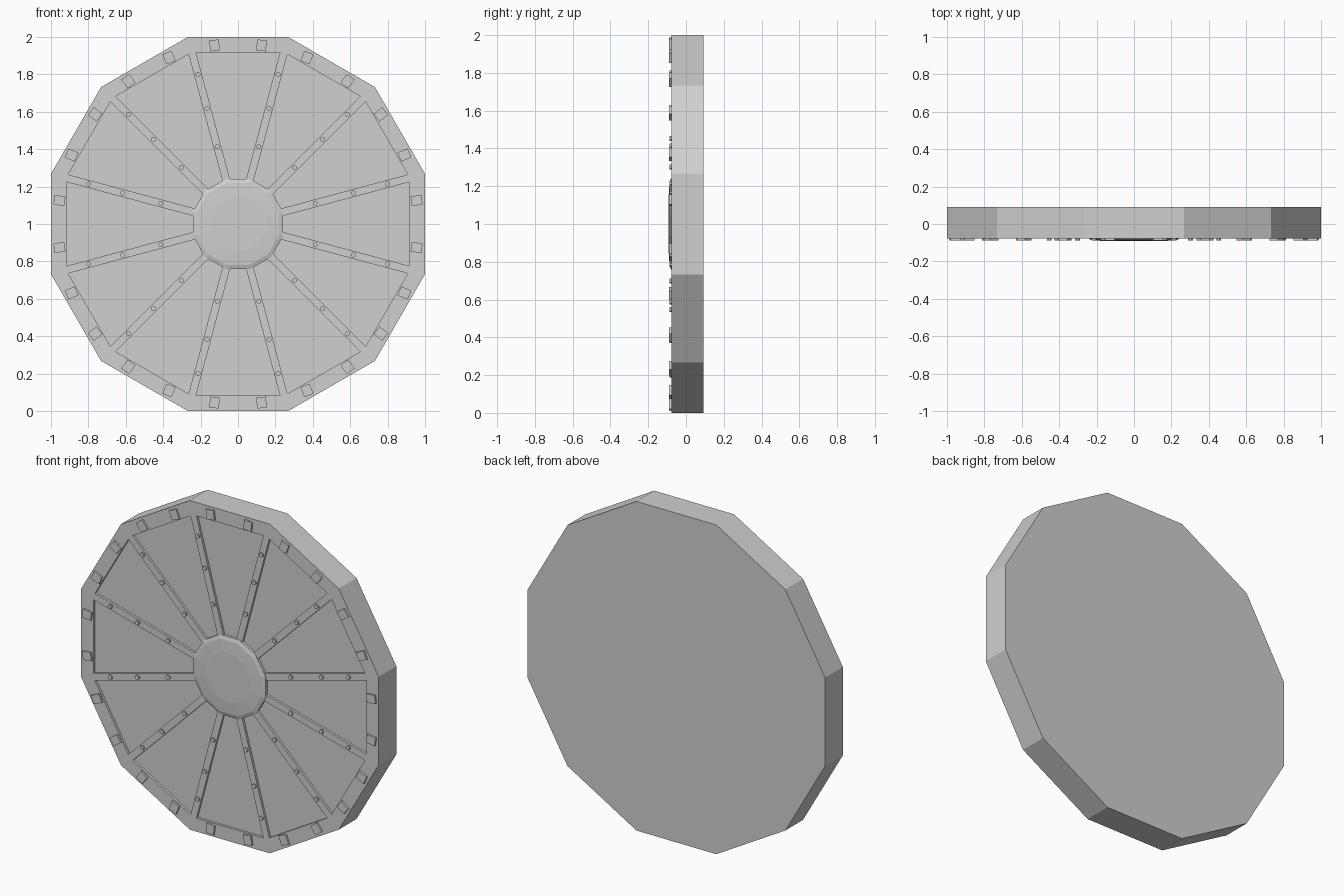
import bpy, bmesh
from math import sin, cos, tan, radians, pi

if "Cube" in bpy.data.objects:
    bpy.data.objects.remove(bpy.data.objects["Cube"])

SIDES = 12
STEP = 2 * pi / SIDES
HALF = STEP / 2
BACK, FRONT, FLOOR = 0.092, -0.078, -0.090 + 0.026
grey = bpy.data.materials.new("light grey")
grey.diffuse_color = (0.63, 0.63, 0.63, 1)
grey.use_nodes = True
grey.node_tree.nodes["Principled BSDF"].inputs["Base Color"].default_value = grey.diffuse_color


def pt(angle, along, y, across=0.0):
    """Point on the disc: angle clockwise from the top, radial and sideways offsets."""
    return (along * sin(angle) + across * cos(angle), y,
            1 + along * cos(angle) - across * sin(angle))


def finish(bm, name):
    bmesh.ops.remove_doubles(bm, verts=bm.verts, dist=1e-5)
    bmesh.ops.recalc_face_normals(bm, faces=bm.faces)
    mesh = bpy.data.meshes.new(name)
    bm.to_mesh(mesh)
    bm.free()
    mesh.materials.append(grey)
    obj = bpy.data.objects.new(name, mesh)
    bpy.context.collection.objects.link(obj)
    return obj


def face(bm, pts):
    return bm.faces.new([bm.verts.new(p) for p in pts])


def loft(bm, rings, cap_start=True):
    """Join successive rings of points and close the ends."""
    n = len(rings[0])
    for a, b in zip(rings, rings[1:]):
        for i in range(n):
            j = (i + 1) % n
            face(bm, [a[i], a[j], b[j], b[i]])
    if cap_start:
        face(bm, rings[0])
    face(bm, rings[-1])


# Disc body: twelve sectors, each with a sunken panel between spokes
bm = bmesh.new()
R = 1 / cos(HALF)
SPOKE, OUT, IN = 0.0205, 0.918, 0.232
half_w = lambda r: r * tan(HALF) - SPOKE / cos(HALF)
for k in range(SIDES):
    a = k * STEP
    o0, o1, c = pt(a - HALF, R, FRONT), pt(a + HALF, R, FRONT), pt(0, 0, FRONT)
    corners = [(OUT, -half_w(OUT)), (OUT, half_w(OUT)), (IN, half_w(IN)), (IN, -half_w(IN))]
    p = [pt(a, r, FRONT, w) for r, w in corners]
    q = [pt(a, r, FLOOR, w) for r, w in corners]
    face(bm, [o0, o1, p[1], p[0]])
    face(bm, [o1, c, p[2], p[1]])
    face(bm, [c, p[3], p[2]])
    face(bm, [c, o0, p[0], p[3]])
    for i in range(4):
        j = (i + 1) % 4
        face(bm, [p[i], p[j], q[j], q[i]])
    face(bm, q)
    face(bm, [o0, o1, pt(a + HALF, R, BACK), pt(a - HALF, R, BACK)])
face(bm, [pt(k * STEP + HALF, R, BACK) for k in range(SIDES)])
finish(bm, "disc_body")

# Low faceted hub
bm = bmesh.new()
loft(bm, [[pt(k * STEP + HALF, r, y) for k in range(SIDES)]
          for r, y in ((0.25, FLOOR), (0.25, -0.080), (0.228, -0.087), (0.152, -0.092))])
finish(bm, "hub")

# Rivets, three along every spoke
bm = bmesh.new()
for k in range(SIDES):
    for r in (0.427, 0.64, 0.828):
        x, _, z = pt(k * STEP + HALF, r, 0)
        ring = [(0.0135 * cos(i * pi / 4 + pi / 8), 0.0135 * sin(i * pi / 4 + pi / 8)) for i in range(8)]
        loft(bm, [[(x + u, y, z + v) for u, v in ring] for y in (FRONT + 0.002, -0.088)])
finish(bm, "spoke_rivets")

# Rim blocks, two per side
bm = bmesh.new()
for k in range(2 * SIDES):
    a = (k + 0.5) * STEP / 2
    sq = [(0.934, -0.026), (0.934, 0.026), (0.992, 0.026), (0.992, -0.026)]
    loft(bm, [[pt(a, r, y, w) for r, w in sq] for y in (FRONT + 0.002, -0.089)])
finish(bm, "rim_blocks")
